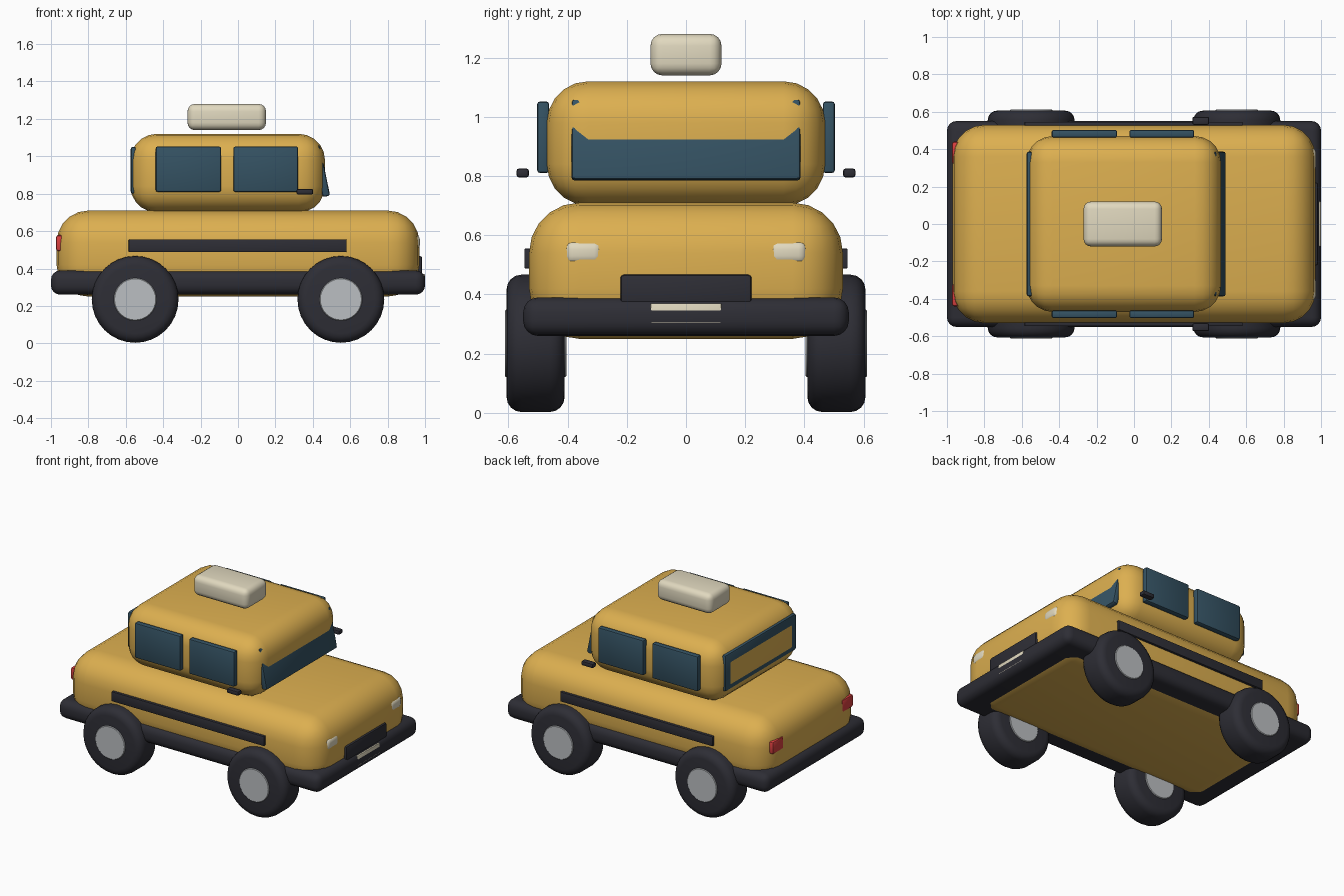
import bpy, bmesh, math
from mathutils import Matrix

if "Cube" in bpy.data.objects:
    bpy.data.objects.remove(bpy.data.objects["Cube"])


def material(name, rgb):
    m = bpy.data.materials.new(name)
    m.diffuse_color = (*rgb, 1)
    m.use_nodes = True
    m.node_tree.nodes["Principled BSDF"].inputs["Base Color"].default_value = m.diffuse_color
    return m


GOLD = material("gold paint", (0.72, 0.43, 0.08))
DARK = material("dark rubber", (0.027, 0.027, 0.036))
GLASS = material("blue glass", (0.035, 0.085, 0.125))
CREAM = material("cream", (0.75, 0.69, 0.52))
METAL = material("light metal", (0.50, 0.52, 0.54))
RED = material("tail red", (0.70, 0.05, 0.05))


def finish(name, bm, mat, loc):
    mesh = bpy.data.meshes.new(name)
    bm.to_mesh(mesh)
    bm.free()
    mesh.materials.append(mat)
    ob = bpy.data.objects.new(name, mesh)
    ob.location = loc
    bpy.context.collection.objects.link(ob)
    bpy.ops.object.select_all(action='DESELECT')
    ob.select_set(True)
    bpy.context.view_layer.objects.active = ob
    bpy.ops.object.shade_smooth_by_angle(angle=math.radians(40))
    return ob


def box(name, mat, xs, ys, zs, bevel, seg=4, tilt=0):
    """Rounded box given by its extents on each axis."""
    bm = bmesh.new()
    size = [b - a for a, b in (xs, ys, zs)]
    bmesh.ops.create_cube(bm, size=1, matrix=Matrix.Diagonal((*size, 1)))
    bmesh.ops.bevel(bm, geom=bm.edges[:], offset=bevel, segments=seg,
                    profile=0.5, affect='EDGES')
    ob = finish(name, bm, mat, [(a + b) / 2 for a, b in (xs, ys, zs)])
    ob.rotation_euler.y = tilt
    return ob


def disc(name, mat, x, y, z, r, depth, bevel, seg):
    """Cylinder along y with rounded rims."""
    bm = bmesh.new()
    bmesh.ops.create_cone(bm, cap_ends=True, segments=32, radius1=r, radius2=r,
                          depth=depth, matrix=Matrix.Rotation(math.pi / 2, 4, 'X'))
    rims = [e for e in bm.edges if abs(e.verts[0].co.y - e.verts[1].co.y) < 1e-4]
    bmesh.ops.bevel(bm, geom=rims, offset=bevel, segments=seg, profile=0.5,
                    affect='EDGES')
    return finish(name, bm, mat, (x, y, z))


def both(a, b, side):
    return tuple(sorted((a * side, b * side)))


# Main shells
box("body", GOLD, (-0.97, 0.97), (-0.53, 0.53), (0.25, 0.71), 0.17, 5)
box("cabin", GOLD, (-0.575, 0.465), (-0.47, 0.47), (0.70, 1.12), 0.14, 5)
box("bumper_skirt", DARK, (-1, 1), (-0.55, 0.55), (0.26, 0.39), 0.05)
box("roof_sign", CREAM, (-0.27, 0.15), (-0.12, 0.12), (1.14, 1.28), 0.04)

# Windscreen leans back into the cabin, rear window sits flush
box("windscreen", GLASS, (0.425, 0.465), (-0.387, 0.387), (0.783, 1.06),
    0.012, 2, math.radians(-11.5))
box("rear_window", GLASS, (-0.61 + 0.036, -0.544), (-0.387, 0.387), (0.80, 1.05), 0.012, 2)

# Nose details
box("grille", DARK, (0.93, 0.985), (-0.222, 0.222), (0.36, 0.467), 0.012, 2)
box("number_plate", CREAM, (0.97, 0.999), (-0.12, 0.12), (0.30, 0.37), 0.004, 2)

# Details repeated on both sides
for side, tag in ((-1, "near"), (1, "far")):
    for i, xs in enumerate(((-0.44, -0.09), (-0.025, 0.322))):
        box(f"side_window_{tag}_{i}", GLASS, xs, both(0.462, 0.503, side),
            (0.81, 1.052), 0.01, 2)
    box(f"side_strip_{tag}", DARK, (-0.585, 0.58), both(0.51, 0.546, side),
        (0.488, 0.555), 0.004, 2)
    box(f"mirror_{tag}", DARK, (0.312, 0.402), both(0.53, 0.573, side),
        (0.795, 0.826), 0.01, 2)
    box(f"headlight_{tag}", CREAM, (0.91, 0.973), both(0.28, 0.41, side),
        (0.50, 0.582), 0.03)
    box(f"tail_light_{tag}", RED, (-0.973, -0.935), both(0.32, 0.44, side),
        (0.493, 0.578), 0.012, 2)
    for x, end in ((-0.55, "rear"), (0.55, "front")):
        disc(f"tyre_{end}_{tag}", DARK, x, 0.508 * side, 0.235, 0.232, 0.196, 0.05, 4)
        disc(f"hub_{end}_{tag}", METAL, x, 0.508 * side, 0.235, 0.114, 0.208, 0.004, 1)
